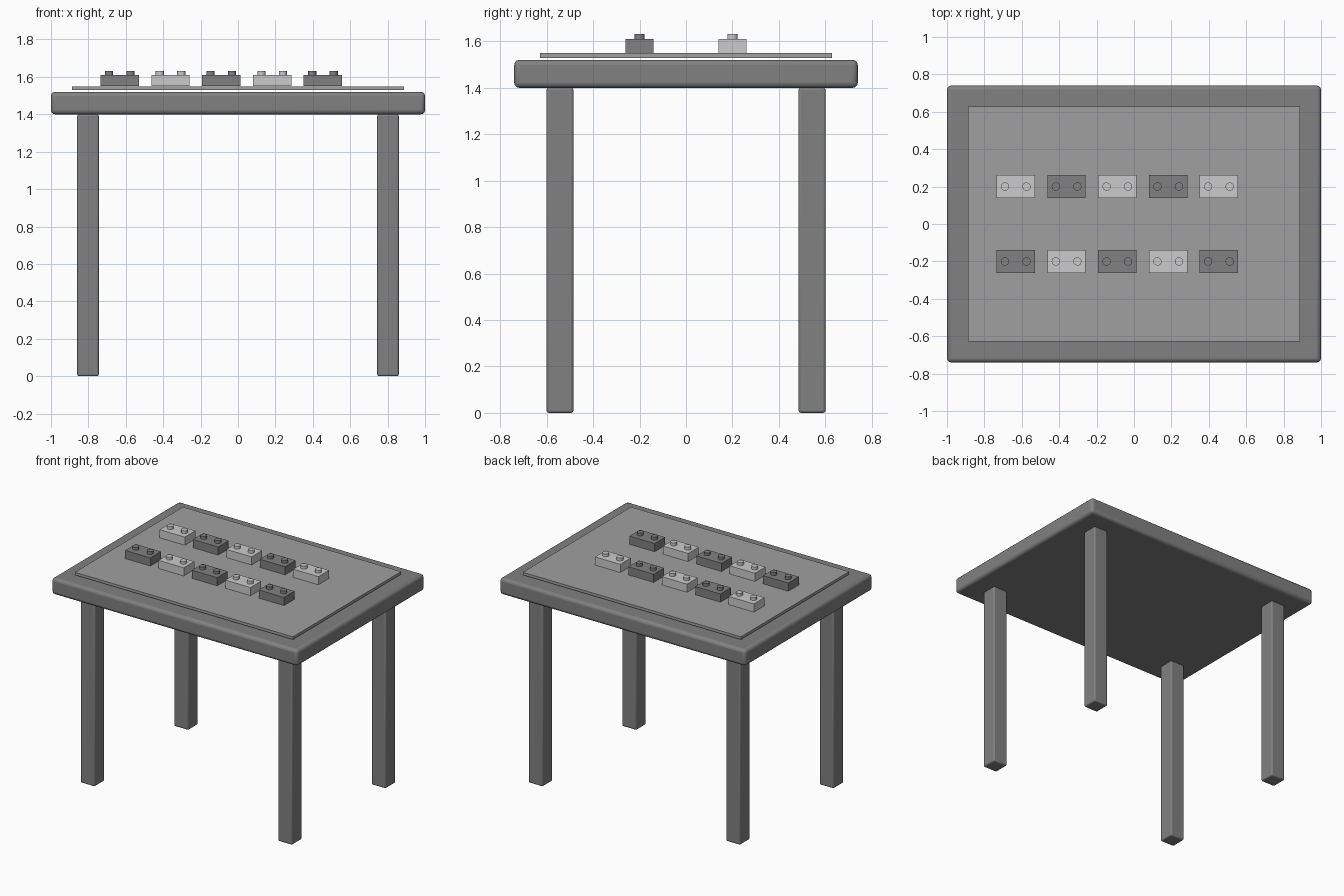
import bpy

if "Cube" in bpy.data.objects:
    bpy.data.objects.remove(bpy.data.objects["Cube"])


def material(name, value):
    mat = bpy.data.materials.new(name)
    mat.diffuse_color = (value, value, value, 1)
    mat.use_nodes = True
    mat.node_tree.nodes["Principled BSDF"].inputs["Base Color"].default_value = mat.diffuse_color
    return mat


dark = material("dark_grey", 0.22)
mid = material("mid_grey", 0.35)
light = material("light_grey", 0.55)


def box(name, centre, size, mat, bevel=0.0):
    bpy.ops.mesh.primitive_cube_add(size=1, location=centre)
    ob = bpy.context.object
    ob.name = name
    ob.scale = size
    bpy.ops.object.transform_apply(location=False, rotation=False, scale=True)
    ob.data.materials.append(mat)
    if bevel:
        mod = ob.modifiers.new("rounded_edges", 'BEVEL')
        mod.width = bevel
        mod.segments = 3
        bpy.ops.object.shade_smooth_by_angle()
    return ob


def stud(name, x, y, mat):
    bpy.ops.mesh.primitive_cylinder_add(vertices=32, radius=0.022, depth=0.024,
                                        location=(x, y, 1.619))
    ob = bpy.context.object
    ob.name = name
    ob.data.materials.append(mat)
    bpy.ops.object.shade_smooth_by_angle()


# Table top and the thin base plate hovering just above it
box("table_top", (0, 0, 1.46), (2.0, 1.48, 0.12), dark, 0.022)
box("base_plate", (0, 0, 1.539), (1.773, 1.256, 0.02), mid)

# Four square legs
for side, sx in (("left", -1), ("right", 1)):
    for end, sy in (("front", -1), ("back", 1)):
        box(f"{end}_{side}_leg", (0.802 * sx, 0.543 * sy, 0.70),
            (0.116, 0.116, 1.40), dark, 0.01)

# Two rows of five blocks in alternating tones, two studs each
for row, y in enumerate((-0.2, 0.2)):
    for col in range(5):
        x = -0.632 + 0.2715 * col
        mat = light if (row + col) % 2 else dark
        label = f"block_{row + 1}_{col + 1}"
        box(label, (x, y, 1.58), (0.205, 0.122, 0.06), mat)
        for i, dx in enumerate((-0.0575, 0.0575)):
            stud(f"{label}_stud_{i + 1}", x + dx, y, mat)
